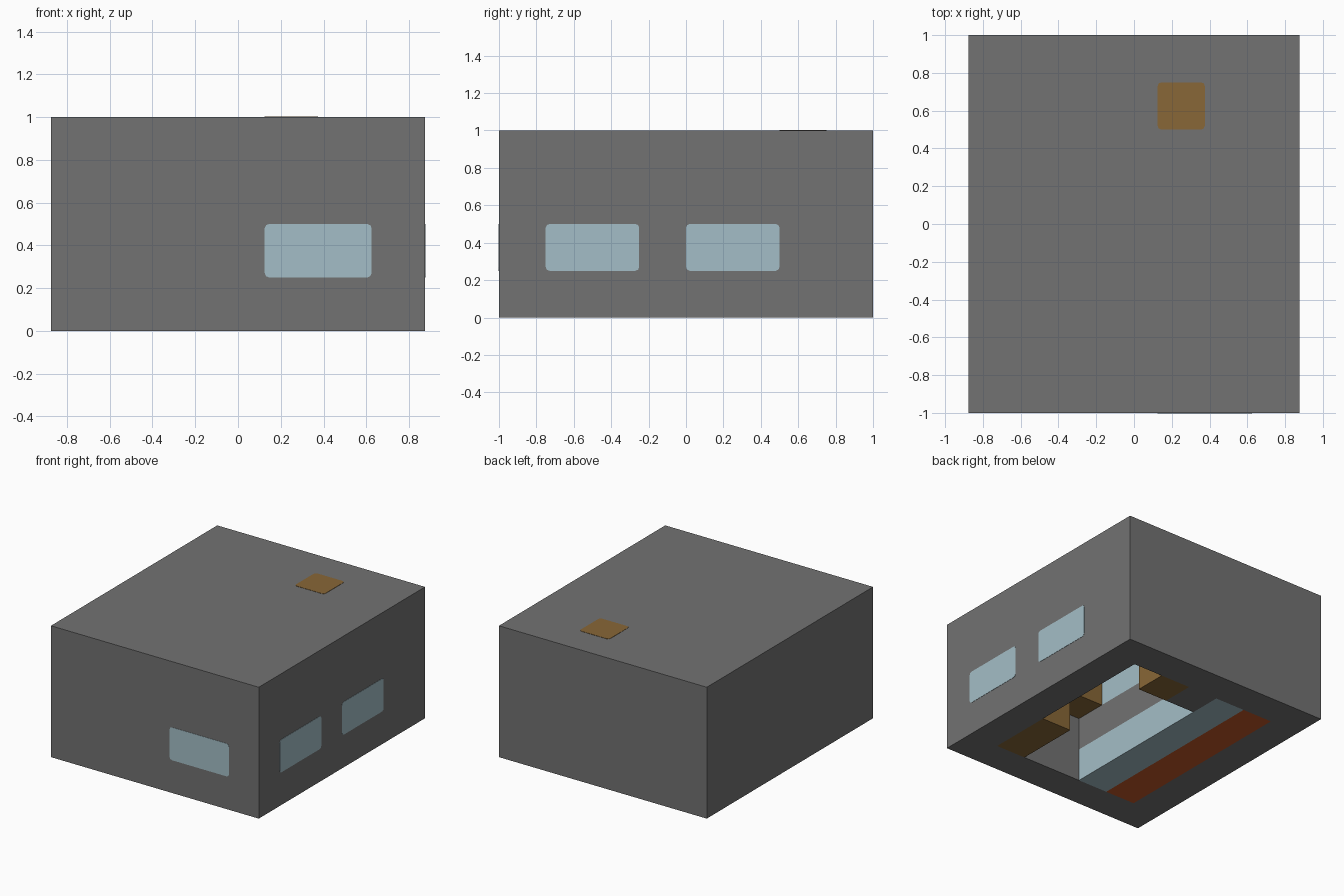
import bpy, bmesh
from mathutils import Vector

old = bpy.data.objects.get("Cube")
if old:
    bpy.data.objects.remove(old, do_unlink=True)

CELL = 0.25
ORIGIN = Vector((-0.875, -1, 0))
PROUD = 0.002


def linear(c):
    c /= 255
    return c / 12.92 if c <= 0.04045 else ((c + 0.055) / 1.055) ** 2.4


def material(name, *rgb):
    mat = bpy.data.materials.new(name)
    color = [linear(c) for c in rgb] + [1]
    mat.diffuse_color = color
    mat.use_nodes = True
    mat.node_tree.nodes["Principled BSDF"].inputs["Base Color"].default_value = color
    return mat


grey = material("stone grey", 114, 114, 114)
glass = material("pale glass blue", 164, 190, 199)
wood = material("wood brown", 136, 103, 55)
red = material("rust red", 196, 88, 40)


def add_object(name, bm, mat):
    mesh = bpy.data.meshes.new(name)
    bmesh.ops.recalc_face_normals(bm, faces=bm.faces)
    bm.to_mesh(mesh)
    bm.free()
    mesh.materials.append(mat)
    obj = bpy.data.objects.new(name, mesh)
    bpy.context.collection.objects.link(obj)
    return obj


def box_mesh(low, high):
    """Box between two corners counted in cells."""
    bm = bmesh.new()
    bmesh.ops.create_cube(bm, size=1)
    low, high = Vector(low), Vector(high)
    for v in bm.verts:
        v.co = ORIGIN + CELL * ((low + high) / 2 + v.co * (high - low))
    return bm


def block(name, low, high, mat):
    return add_object(name, box_mesh(low, high), mat)


def panel(name, low, high, mat, axis):
    """Pane with clipped corners, slightly proud of the wall it passes through."""
    bm = box_mesh(low, high)
    mid = (ORIGIN + CELL * (Vector(low) + Vector(high)) / 2)[axis]
    for v in bm.verts:
        v.co[axis] += PROUD if v.co[axis] > mid else -PROUD
    edges = [e for e in bm.edges
             if abs((e.verts[0].co - e.verts[1].co).normalized()[axis]) > 0.9]
    bmesh.ops.bevel(bm, geom=edges, offset=0.02, segments=2, profile=0.5,
                    affect='EDGES')
    return add_object(name, bm, mat)


# Hollow shell, open underneath
bm = box_mesh((0, 0, 0), (7, 8, 4))
bm.normal_update()
floor = min(bm.faces, key=lambda f: f.calc_center_median().z)
bmesh.ops.inset_region(bm, faces=[floor], thickness=CELL, use_even_offset=True)
for v in floor.verts:
    v.co.z = 0
cavity = bmesh.ops.extrude_discrete_faces(bm, faces=[floor])["faces"][0]
for v in cavity.verts:
    v.co.z = 3 * CELL
add_object("shell", bm, grey)

# Windows through the walls
panel("front_window", (4, 0, 1), (6, 1, 2), glass, 1)
for name, y in (("side_window_front", 1), ("side_window_back", 4)):
    panel(name, (6, y, 1), (7, y + 2, 2), glass, 0)

# Chimney column and its cap in the roof
block("chimney", (4, 6, 0), (5, 7, 3), wood)
panel("chimney_cap", (4, 6, 3), (5, 7, 4), wood, 2)

# Inner partition: glass base, grey band, glass top
block("partition_base", (2, 1, 0), (3, 7, 1), glass)
block("partition_band", (2, 1, 1), (3, 7, 2), grey)
block("partition_glazing", (2, 1, 2), (3, 7, 3), glass)

# Furnishings
block("red_strip", (1, 1, 0), (2, 7, 1), red)
block("counter", (5, 1, 0), (6, 3, 1), wood)
block("wall_shelf", (3, 1, 2), (4, 2, 3), wood)
block("back_pier", (3, 6, 0), (4, 7, 3), grey)
